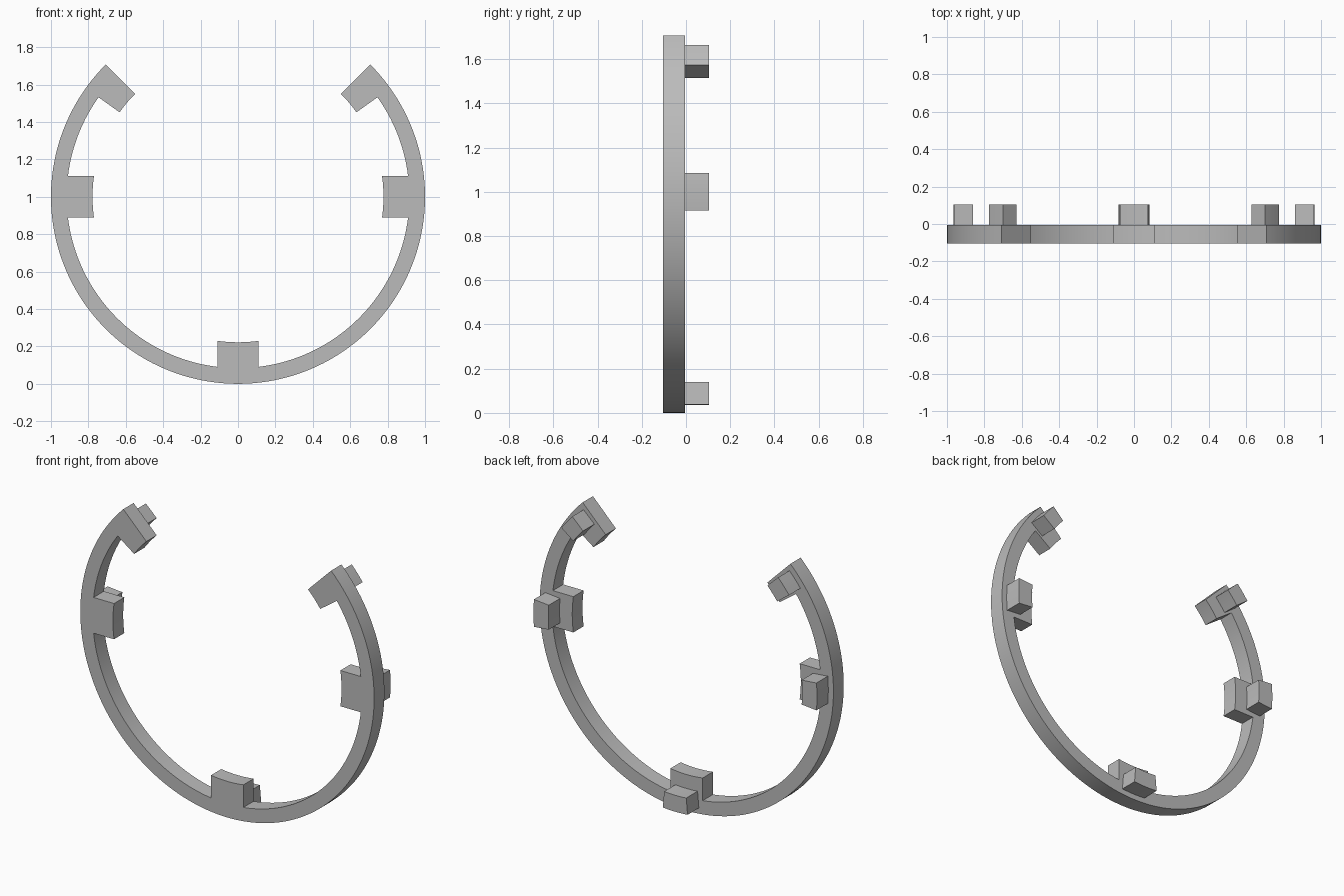
import bpy
import bmesh
from math import radians, degrees, sin, cos, asin

cube = bpy.data.objects.get("Cube")
if cube:
    bpy.data.objects.remove(cube, do_unlink=True)

CENTRE_Z = 1.0
R_OUT, R_IN, R_TAB = 1.0, 0.916, 0.778      # band and tab radii
TAB_HALF = 0.11                             # half width of the square tabs
FRONT, MID, BACK = -0.105, -0.005, 0.105    # depth of band and pegs
END = 45                                    # the band stops at this angle

grey = bpy.data.materials.new("Grey plastic")
grey.use_nodes = True
colour = (0.5, 0.5, 0.5, 1)
grey.diffuse_color = colour
grey.node_tree.nodes["Principled BSDF"].inputs["Base Color"].default_value = colour


def arc(radius, start, stop, step=2):
    """Points (x, z) along an arc, angles in degrees."""
    n = max(1, round(abs(stop - start) / step))
    angles = [radians(start + (stop - start) * i / n) for i in range(n + 1)]
    return [(radius * cos(a), CENTRE_Z + radius * sin(a)) for a in angles]


def extrude_profile(name, outline, y0, y1):
    """Solid with the given x-z outline between two depths."""
    bm = bmesh.new()
    face = bm.faces.new([bm.verts.new((x, y0, z)) for x, z in outline])
    new = bmesh.ops.extrude_face_region(bm, geom=[face])["geom"]
    moved = [v for v in new if isinstance(v, bmesh.types.BMVert)]
    bmesh.ops.translate(bm, verts=moved, vec=(0, y1 - y0, 0))
    bmesh.ops.recalc_face_normals(bm, faces=bm.faces)
    mesh = bpy.data.meshes.new(name)
    bm.to_mesh(mesh)
    bm.free()
    mesh.materials.append(grey)
    obj = bpy.data.objects.new(name, mesh)
    bpy.context.collection.objects.link(obj)
    bpy.ops.object.select_all(action="DESELECT")
    obj.select_set(True)
    bpy.context.view_layer.objects.active = obj
    bpy.ops.object.shade_smooth_by_angle(angle=radians(30))
    return obj


# Open band with inward tabs at the ends, sides and bottom
root = degrees(asin(TAB_HALF / R_IN))
tip = degrees(asin(TAB_HALF / R_TAB))
end_tab = END - 9.5
outline = arc(R_OUT, -180 - END, END)
outline += arc(R_TAB, END, end_tab)
start = end_tab
for tab in (0, -90, -180):
    outline += arc(R_IN, start, tab + root)
    outline += arc(R_TAB, tab + tip, tab - tip)
    start = tab - root
outline += arc(R_IN, start, -180 - end_tab)
outline += arc(R_TAB, -180 - end_tab, -180 - END)
extrude_profile("open_band", outline, FRONT, MID)

# Pegs on the back of the band, one behind each tab
pegs = {
    "left_end_peg": (40, 3.45),
    "left_side_peg": (0, 5),
    "bottom_peg": (-90, 5),
    "right_side_peg": (180, 5),
    "right_end_peg": (140, 3.45),
}
for name, (angle, half) in pegs.items():
    profile = arc(0.965, angle - half, angle + half)
    profile += arc(0.864, angle + half, angle - half)
    extrude_profile(name, profile, MID, BACK)
